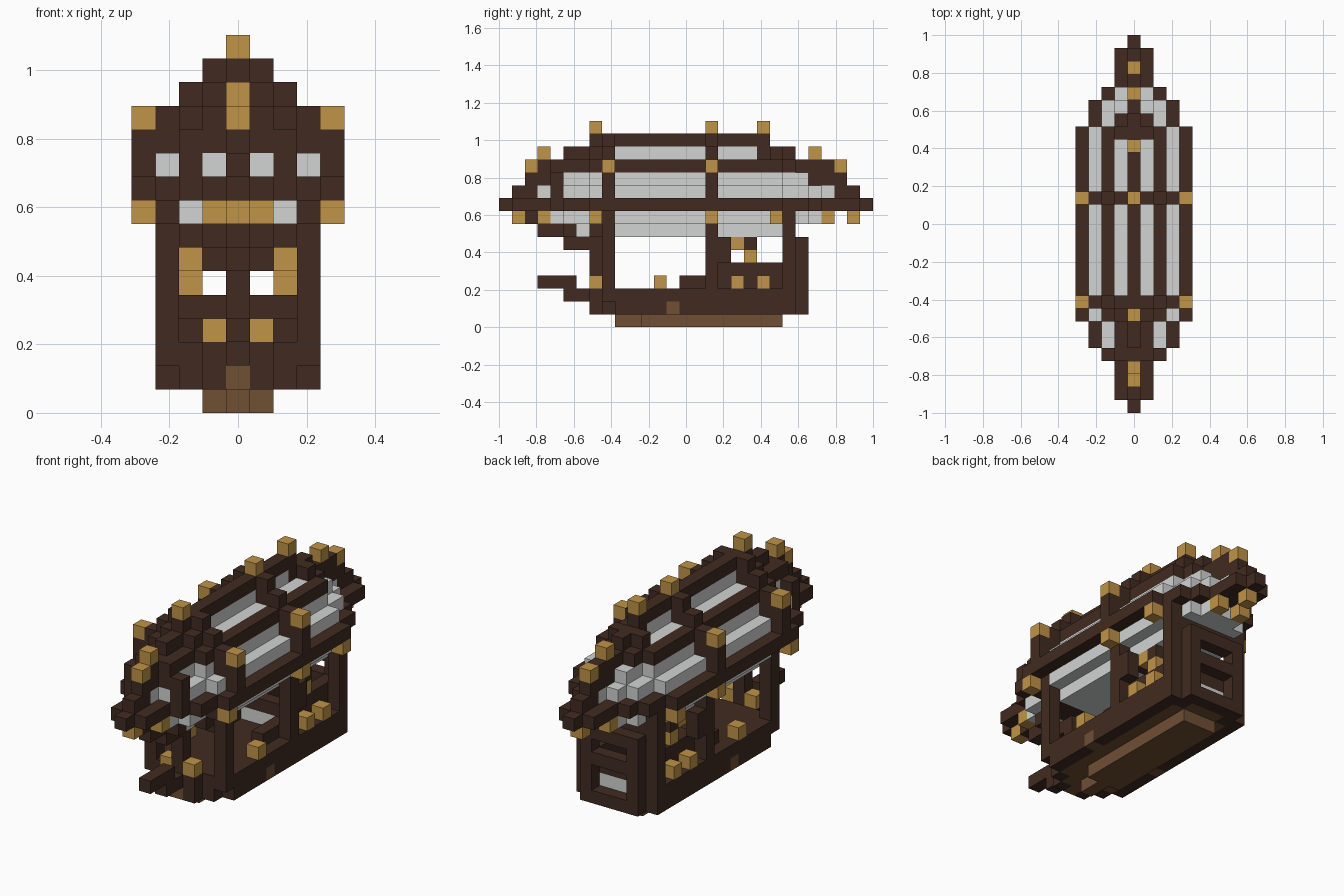
import bpy, bmesh
from mathutils import Vector

old = bpy.data.objects.get("Cube")
if old:
    bpy.data.objects.remove(old, do_unlink=True)

U = 2 / 29      # edge of one block
cells = {}      # block position -> part name


def material(name, rgb):
    m = bpy.data.materials.new(name)
    m.use_nodes = True
    m.diffuse_color = (*rgb, 1)
    m.node_tree.nodes["Principled BSDF"].inputs["Base Color"].default_value = (*rgb, 1)
    return m


DARK = material("dark wood", (0.053, 0.024, 0.015))
GOLD = material("gold", (0.53, 0.295, 0.064))
GREY = material("grey cloth", (0.64, 0.66, 0.65))
BROWN = material("brown wood", (0.16, 0.078, 0.034))


def fill(part, x, y, z):
    """Fill blocks mirrored in x; each argument is one index or an inclusive range."""
    spans = [(v, v) if isinstance(v, int) else v for v in (x, y, z)]
    rx, ry, rz = [range(a, b + 1) for a, b in spans]
    for i in rx:
        for j in ry:
            for k in rz:
                cells[i, j, k] = cells[-i, j, k] = part


def beam_width(j):
    """Half width of the balloon's widest ring."""
    j = abs(j)
    return 4 if j <= 7 else 3 if j <= 9 else 2 if j == 10 else 1 if j <= 13 else 0


# Balloon cloth, stepping in above and below the widest ring
for j in range(-11, 12):
    w = beam_width(j)
    for k, inset, reach in ((10, 1, 11), (11, 2, 9), (12, 3, 7), (8, 1, 10), (7, 2, 8)):
        if w >= inset and abs(j) <= reach:
            fill("balloon", (0, w - inset), j, k)
fill("balloon", 0, (-5, 5), 13)

# Widest ring of the balloon
for j in range(-14, 15):
    fill("balloon_ring", (0, beam_width(j)), j, 9)

# Spine along the top and stepped down both ends
fill("spine", 0, (-7, 6), 14)
for s in (-1, 1):
    for j in (12, 13):
        fill("spine", 0, s * j, 10)
    for j in range(10, 13):
        fill("spine", 0, s * j, 11)
    for j in range(9, 12):
        fill("spine", 0, s * j, 12)
    for j in range(6, 9):
        fill("spine", 0, s * j, 13)
    fill("spine", (0, 1), s * 8, 12)
    fill("spine", (0, 1), s * 7, 13)
fill("spine", (0, 1), -9, 12)
fill("spine", 0, -9, 13)
fill("spine", 0, -12, 8)

# Upper side rails
fill("upper_rails", 2, (-7, 7), 12)

# Hoops around the balloon and the arch at its nose
for j in (-6, 2):
    fill("hoops", (0, 4), j, (9, 11))
    for k, w in ((12, 3), (13, 2), (14, 1), (8, 3), (7, 2)):
        fill("hoops", (0, w), j, k)
for j in (-7, 8):
    fill("hoops", (0, 3), j, 8)
    fill("hoops", (0, 2), j, 7)
fill("nose_arch", 2, -10, (10, 11))
fill("nose_arch", (0, 1), -10, (11, 12))

# Gondola: keel, floor, bulwarks and deck
fill("keel", 0, (-5, -4), 0)
fill("keel", (0, 1), (-3, 7), 0)
fill("bulwarks", 3, (-5, 8), (1, 2))
fill("bulwarks", (0, 2), (-6, 8), 1)
fill("bulwarks", (0, 1), -7, (1, 2))
fill("deck", (0, 2), (-6, 8), 2)
fill("floor", (0, 1), (-6, 8), 1)
fill("floor", 2, (-5, 7), 1)
fill("floor", 3, -1, 1)
fill("floor", 0, -7, 1)

# Cabin with a pane in its front wall
fill("cabin", 2, (0, 2), 3)
fill("cabin", 2, (3, 8), (3, 4))
fill("cabin", (0, 1), 3, 4)
fill("cabin", 3, 3, (5, 6))
fill("cabin", 2, 5, 6)
fill("cabin_pane", (0, 1), 3, 3)

# Stern wall, framing an opening above and a recessed pane below
fill("stern_wall", 2, 9, (1, 6))
for k in (1, 4, 6):
    fill("stern_wall", (0, 1), 9, k)
fill("stern_wall", (0, 1), 8, 3)
fill("stern_pane", (0, 1), 8, 2)

# Posts that carry the balloon
for j in (-6, 2, 8):
    fill("posts", 3, j, (2, 8))
fill("posts", 0, -7, (3, 6))

# Bowsprit above and prow below
fill("bowsprit", 0, (-11, -10), 7)
fill("bowsprit", (0, 1), -9, 7)
fill("bowsprit", 0, (-9, -7), 6)
fill("prow", 0, (-11, -9), 3)
fill("prow", 0, (-9, -8), 2)

# Gold blocks on the spine, hoops, ring and gondola
for j, k in ((-7, 15), (2, 15), (6, 15), (-11, 13), (10, 13),
             (-12, 12), (12, 12), (-13, 8), (13, 8)):
    fill("spine_studs", 0, j, k)
for j in (-6, 2):
    fill("hoop_studs", 4, j, 12)
for j in (-7, 2, 7):
    fill("ring_studs", 4, j, 8)
for j in (-11, 11):
    fill("ring_studs", 1, j, 8)
for j in (-2, 4, 6):
    fill("gondola_lamps", 3, j, 3)
fill("gondola_lamps", 1, -7, 3)
fill("cabin_lamps", 2, 4, 6)
fill("cabin_lamps", 2, 5, 5)

colours = {"balloon": GREY, "stern_pane": GREY, "cabin_pane": GREY,
           "keel": BROWN, "floor": BROWN}
AXES = [Vector(v) for v in ((1, 0, 0), (0, 1, 0), (0, 0, 1))]


def build(part):
    """Make one object from the exposed sides of a part's blocks."""
    bm = bmesh.new()
    for c in [c for c, p in cells.items() if p == part]:
        centre = Vector(c) + Vector((0, 0, 0.5))
        for a in range(3):
            for s in (-1, 1):
                n = AXES[a] * s
                if tuple(int(v) for v in Vector(c) + n) in cells:
                    continue
                p, q = AXES[(a + 1) % 3] * s, AXES[(a + 2) % 3]
                corners = [centre + (n + p * e + q * f) / 2
                           for e, f in ((-1, -1), (1, -1), (1, 1), (-1, 1))]
                bm.faces.new([bm.verts.new(v * U) for v in corners])
    bmesh.ops.remove_doubles(bm, verts=bm.verts, dist=U / 100)
    bmesh.ops.dissolve_limit(bm, angle_limit=0.01, verts=bm.verts, edges=bm.edges)
    mesh = bpy.data.meshes.new(part)
    bm.to_mesh(mesh)
    bm.free()
    gold = part.endswith(("studs", "lamps"))
    mesh.materials.append(GOLD if gold else colours.get(part, DARK))
    bpy.context.collection.objects.link(bpy.data.objects.new(part, mesh))


for part in sorted(set(cells.values())):
    build(part)
